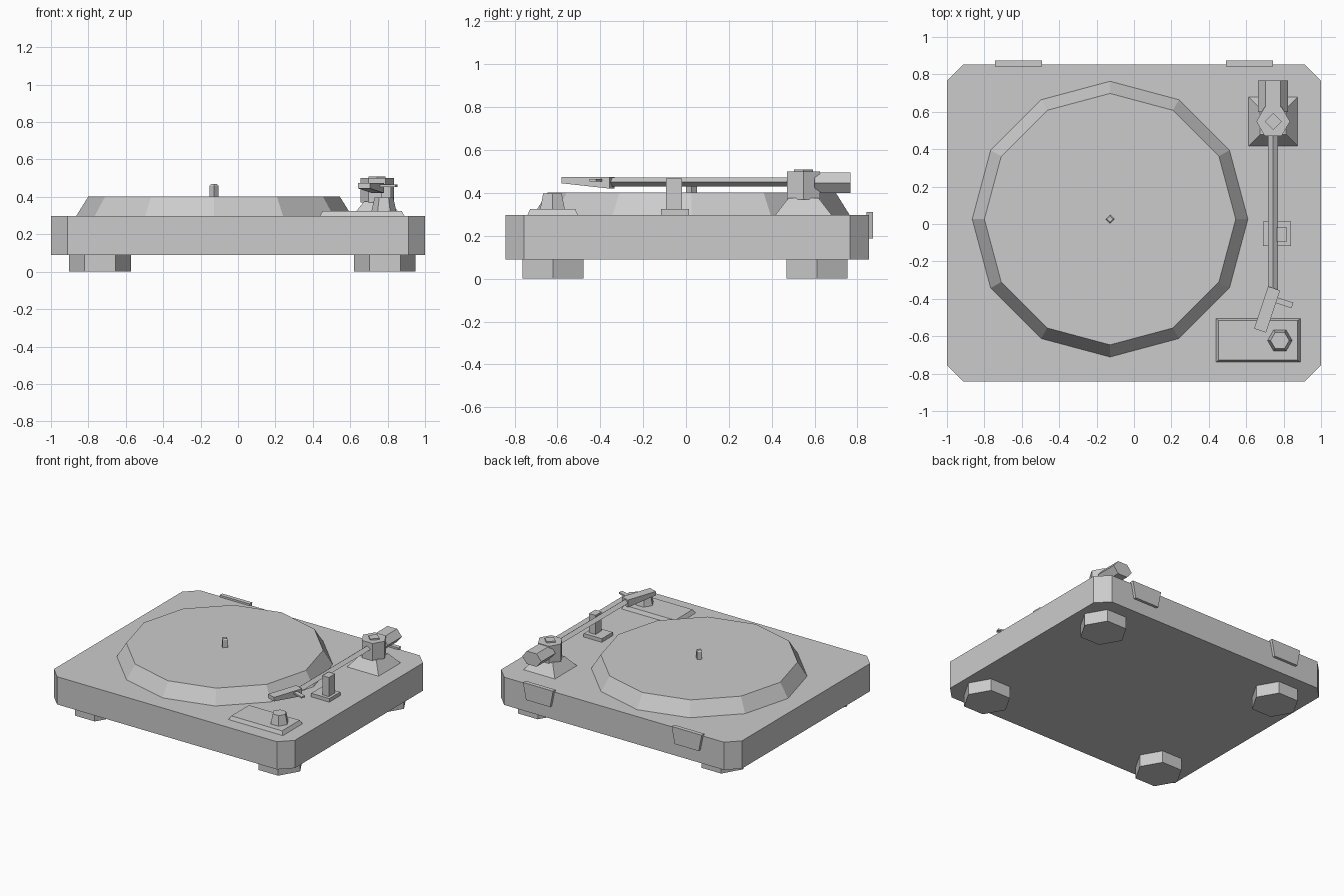
import bpy
import bmesh
from math import cos, sin, tau
from mathutils import Vector

if "Cube" in bpy.data.objects:
    bpy.data.objects.remove(bpy.data.objects["Cube"], do_unlink=True)

grey = bpy.data.materials.new("light_grey")
grey.use_nodes = True
colour = (0.6, 0.6, 0.6, 1)
grey.diffuse_color = colour
grey.node_tree.nodes["Principled BSDF"].inputs["Base Color"].default_value = colour


def loft(name, *rings):
    """Closed flat-faced solid through rings of equal point count."""
    bm = bmesh.new()
    loops = [[bm.verts.new(p) for p in ring] for ring in rings]
    n = len(loops[0])
    for low, high in zip(loops, loops[1:]):
        for i in range(n):
            j = (i + 1) % n
            bm.faces.new((low[i], low[j], high[j], high[i]))
    bm.faces.new(loops[0][::-1])
    bm.faces.new(loops[-1])
    bmesh.ops.recalc_face_normals(bm, faces=bm.faces)
    mesh = bpy.data.meshes.new(name)
    bm.to_mesh(mesh)
    bm.free()
    mesh.materials.append(grey)
    obj = bpy.data.objects.new(name, mesh)
    bpy.context.collection.objects.link(obj)
    return obj


def rect(x, y, z, hx, hy):
    return [(x + sx * hx, y + sy * hy, z)
            for sx, sy in ((-1, -1), (1, -1), (1, 1), (-1, 1))]


def ngon(x, y, z, r, n):
    return [(x + r * cos(tau * i / n), y + r * sin(tau * i / n), z) for i in range(n)]


def ngon_y(x, y, z, rx, rz, n):
    """Ring facing along y."""
    return [(x + rx * cos(tau * i / n), y, z + rz * sin(tau * i / n)) for i in range(n)]


# Plinth with cut corners
def plinth_ring(z):
    c, mid, half = 0.088, 0.005, 0.848
    quarter = [(1, half - c), (1 - c, half)]
    pts = quarter + [(-x, y) for x, y in quarter[::-1]]
    pts += [(-x, -y) for x, y in quarter] + [(x, -y) for x, y in quarter[::-1]]
    return [(x, y + mid, z) for x, y in pts]


TOP = 0.298
loft("plinth", plinth_ring(0.09), plinth_ring(TOP))

# Six-sided feet
for side, fx in (("right", -0.738), ("left", 0.785)):
    for end, fy in (("front", -0.62), ("back", 0.611)):
        loft(f"foot_{end}_{side}", ngon(fx, fy, 0, 0.165, 6), ngon(fx, fy, 0.09, 0.165, 6))

# Platter and spindle
px, py = -0.128, 0.026
loft("platter", ngon(px, py, TOP, 0.737, 12), ngon(px, py, 0.402, 0.672, 12))
loft("spindle", ngon(px, py, 0.4, 0.025, 4), ngon(px, py, 0.458, 0.025, 4),
     ngon(px, py, 0.468, 0.016, 4))

# Control plate and knob
loft("control_plate", rect(0.664, -0.622, TOP, 0.226, 0.117),
     rect(0.664, -0.622, 0.325, 0.211, 0.105))
loft("control_knob", ngon(0.78, -0.623, 0.325, 0.066, 6),
     ngon(0.78, -0.623, 0.397, 0.05, 6))

# Arm rest
loft("arm_rest_base", rect(0.765, -0.052, TOP, 0.075, 0.065),
     rect(0.765, -0.052, 0.325, 0.075, 0.065))
loft("arm_rest_post", rect(0.792, -0.056, 0.32, 0.027, 0.037),
     rect(0.792, -0.056, 0.468, 0.027, 0.037))

# Tonearm base, pivot and cap
ax, ay = 0.744, 0.548
loft("tonearm_base", rect(ax, ay, TOP, 0.131, 0.131), rect(ax, ay, 0.376, 0.07, 0.07))
loft("tonearm_pivot", ngon(ax, ay, 0.37, 0.09, 6), ngon(ax, ay, 0.5, 0.09, 6))
loft("pivot_cap", ngon(ax, ay, 0.495, 0.045, 4), ngon(ax, ay, 0.51, 0.045, 4))

# Arm tube and counterweight
loft("arm_tube", ngon_y(ax, -0.37, 0.45, 0.027, 0.021, 4),
     ngon_y(ax, 0.5, 0.45, 0.027, 0.021, 4))
loft("counterweight", ngon_y(ax, 0.6, 0.447, 0.08, 0.056, 6),
     ngon_y(ax, 0.767, 0.447, 0.08, 0.056, 6))

# Angled headshell, thinner at the tip, with a finger lift
near, tip = Vector((0.749, -0.345, 0)), Vector((0.674, -0.57, 0))
along = (tip - near).normalized()
across = Vector((-along.y, along.x, 0))


def slab_ring(centre, side, half, z0, z1):
    return [centre + side * s * half + Vector((0, 0, z))
            for s, z in ((-1, z0), (1, z0), (1, z1), (-1, z1))]


loft("headshell", slab_ring(near, across, 0.034, 0.42, 0.475),
     slab_ring(tip, across, 0.034, 0.445, 0.475))
root = near + along * 0.055
loft("finger_lift", slab_ring(root, along, 0.016, 0.454, 0.466),
     slab_ring(root + across * 0.122, along, 0.016, 0.454, 0.466))

# Lid hinge plates on the back
for side, s in (("right", -1), ("left", 1)):
    outline = [(-0.125, 0.312), (0.125, 0.312), (0.1, 0.187), (-0.1, 0.187)]
    loft(f"hinge_{side}", *[[(s * 0.617 + x, y, z) for x, z in outline]
                            for y in (0.842, 0.873)])
